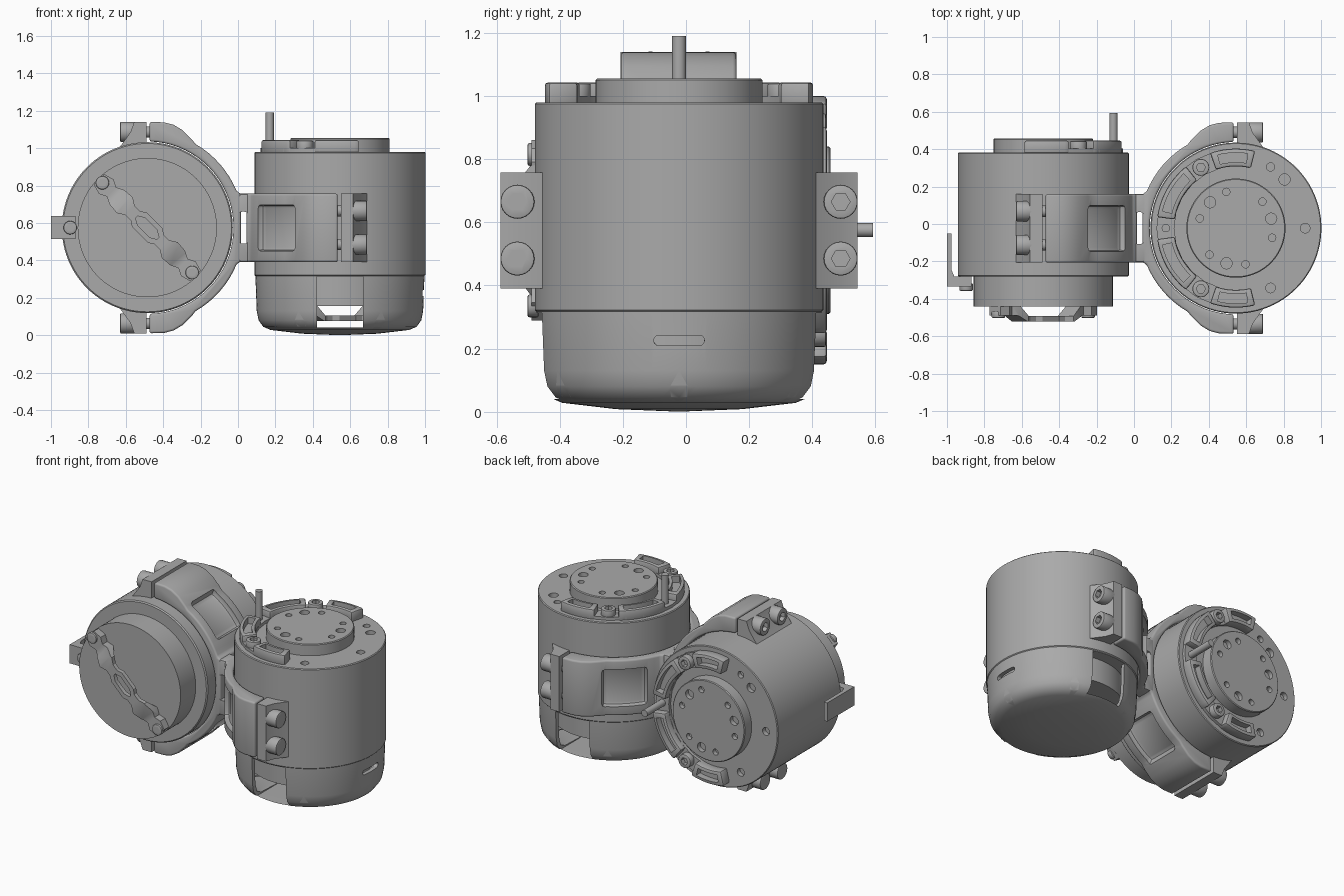
import bpy, bmesh, math
from math import cos, sin, radians, pi
from mathutils import Matrix, Vector

cube = bpy.data.objects.get("Cube")
if cube:
    bpy.data.objects.remove(cube, do_unlink=True)

grey = bpy.data.materials.new("machined_grey")
grey.use_nodes = True
grey.diffuse_color = (0.4, 0.4, 0.4, 1)
grey.node_tree.nodes["Principled BSDF"].inputs["Base Color"].default_value = (0.4, 0.4, 0.4, 1)


def finish(name, bm):
    bmesh.ops.recalc_face_normals(bm, faces=bm.faces)
    mesh = bpy.data.meshes.new(name)
    bm.to_mesh(mesh)
    bm.free()
    mesh.materials.append(grey)
    ob = bpy.data.objects.new(name, mesh)
    bpy.context.scene.collection.objects.link(ob)
    return ob


def prism(name, pts, z0, z1, matrix=None):
    """Outline in x, y extruded from z0 to z1."""
    bm = bmesh.new()
    face = bm.faces.new([bm.verts.new((x, y, z0)) for x, y in pts])
    new = bmesh.ops.extrude_face_region(bm, geom=[face])["geom"]
    bmesh.ops.translate(bm, vec=(0, 0, z1 - z0), verts=[v for v in new if isinstance(v, bmesh.types.BMVert)])
    if matrix:
        bm.transform(matrix)
    return finish(name, bm)


def arc(r, a0, a1, n):
    angles = [radians(a0 + (a1 - a0) * i / n) for i in range(n + 1)]
    return [(r * cos(a), r * sin(a)) for a in angles]


def sector(name, r0, r1, a0, a1, z0, z1):
    return prism(name, arc(r1, a0, a1, 10) + arc(r0, a1, a0, 10), z0, z1)


def rod(name, r, start, end, n=24):
    start, end = Vector(start), Vector(end)
    turn = (end - start).to_track_quat('Z', 'Y').to_matrix().to_4x4()
    return prism(name, arc(r, 0, 360 - 360 / n, n - 1), 0, (end - start).length, Matrix.Translation(start) @ turn)


def box(name, lo, hi):
    (x0, y0, z0), (x1, y1, z1) = lo, hi
    return prism(name, [(x0, y0), (x1, y0), (x1, y1), (x0, y1)], z0, z1)


def lathe(name, profile, n=96):
    bm = bmesh.new()
    vs = [bm.verts.new((r, 0, z)) for r, z in profile]
    es = [bm.edges.new(p) for p in zip(vs, vs[1:])]
    bmesh.ops.spin(bm, geom=vs + es, cent=(0, 0, 0), axis=(0, 0, 1), angle=2 * pi, steps=n)
    bmesh.ops.remove_doubles(bm, verts=bm.verts, dist=1e-5)
    return finish(name, bm)


def apply(ob, mod):
    with bpy.context.temp_override(object=ob, active_object=ob):
        bpy.ops.object.modifier_apply(modifier=mod.name)


def cut(ob, *cutters, operation='DIFFERENCE'):
    for c in cutters:
        mod = ob.modifiers.new("cut", 'BOOLEAN')
        mod.operation, mod.object, mod.solver = operation, c, 'EXACT'
        apply(ob, mod)
        bpy.data.objects.remove(c, do_unlink=True)
    return ob


def bevel(ob, width, segments=2):
    mod = ob.modifiers.new("bevel", 'BEVEL')
    mod.width, mod.segments, mod.angle_limit = width, segments, radians(40)
    apply(ob, mod)
    return ob


def bolt(name, r, start, end):
    """Socket head bolt with a hexagonal recess."""
    start, end = Vector(start), Vector(end)
    step = (end - start).normalized()
    head = bevel(rod(name, r, start, end), 0.006)
    return cut(head, rod("socket", r * 0.55, end - step * 0.03, end + step * 0.02, 6))


def flip(pts):
    return pts + [(x, -y) for x, y in reversed(pts)]


def drill(ob, spots, z, depth=0.03):
    return cut(ob, *[rod("drill", r, (x, y, z - depth), (x, y, z + depth), 16) for x, y, r in spots])


LOW, HIGH = 0.39, 0.757          # clamp height range on the motor axis


def motor(tag, covered):
    parts = []
    # Main can, mounting holes, output disc and stepped core
    body = lathe(tag + "motor_body", [(0, 0.315), (0.45, 0.315), (0.457, 0.322), (0.457, 0.975), (0.452, 0.98), (0, 0.98)])
    drill(body, [(0.185, 0.327, 0.022), (0.26, 0.26, 0.03), (0.37, 0, 0.026), (0.185, -0.32, 0.026)], 0.98)
    if not covered:
        ring = arc(0.408, 0, 300, 5)
        drill(body, [(x, y, 0.02) for x, y in ring], 0.315)
    disc = lathe(tag + "output_disc", [(0, 0.97), (0.265, 0.97), (0.265, 1.05), (0.26, 1.055), (0, 1.055)])
    wide = [(x, y, 0.03) for x, y in arc(0.195, 15, 375, 3)[:3]]
    small = [(x, y, 0.02) for x, y in arc(0.2, -15, 345, 6)[:6]]
    drill(disc, wide + small, 1.055)
    core = lathe(tag + "rear_core", [(0, 0.157), (0.372, 0.157), (0.372, 0.32), (0, 0.32)])
    drill(core, [(0.235, -0.235, 0.03), (-0.235, 0.235, 0.03)], 0.157)
    parts += [body, disc, core]

    # Pocketed arc covers with bolts and locating pin between them
    for a0, a1 in ((76, 109), (129, 172), (188, 231), (251, 284)):
        cover = bevel(sector(tag + "arc_cover", 0.33, 0.425, a0, a1, 0.97, 1.043), 0.01)
        parts.append(cut(cover, sector("pocket", 0.352, 0.403, a0 + 5, a1 - 5, 1.0, 1.1)))
    parts.append(sector(tag + "arc_base", 0.33, 0.425, 105, 255, 0.97, 1.0))
    for a in (120, 240):
        x, y = 0.375 * cos(radians(a)), 0.375 * sin(radians(a))
        parts.append(bolt(tag + "cover_bolt", 0.045, (x, y, 0.98), (x, y, 1.04)))
    parts.append(rod(tag + "locating_pin", 0.022, (-0.375, 0, 0.97), (-0.375, 0, 1.19)))

    # Flanges and clamp bolts on both sides
    for s in (1, -1):
        pts = [(0.005, 0.43), (0.005, 0.565), (0.07, 0.565), (0.09, 0.51), (0.155, 0.42)]
        parts.append(prism(tag + "clamp_flange", [(x, s * y) for x, y in pts], LOW, HIGH))
        for z in (0.485, 0.665):
            parts.append(bolt(tag + "clamp_bolt", 0.054, (0.06, s * 0.512, z), (0.145, s * 0.512, z)))
            parts.append(rod(tag + "clamp_screw", 0.03, (-0.03, s * 0.512, z), (0.02, s * 0.512, z)))

    # Half-ring clamp with a recessed window on each side
    half = [(-0.012, 0.565), (-0.09, 0.563), (-0.14, 0.55), (-0.19, 0.52), (-0.24, 0.47)]
    half += arc(0.516, 120, 158, 8) + [(-0.5, 0.183)]
    inner = arc(0.461, 268.5, 91.5, 36)
    clamp = bevel(prism(tag + "clamp_ring", flip(half) + inner, LOW, HIGH), 0.014, 3)
    for a in (117, 212):
        cut(clamp, bevel(sector("window", 0.482, 0.62, a, a + 31, 0.45, 0.697), 0.02))
    parts.append(clamp)

    # Wavy bridge strip across the core
    waves = [(0.365, 0.04), (0.31, 0.055), (0.27, 0.035), (0.23, 0.055), (0.17, 0.06), (0.13, 0.035), (0.09, 0.035), (0.06, 0.055)]
    side = [(0.365, 0.16), (0.365, 0.107), (0.24, 0.107), (0.18, 0.077)]
    under = [(0.17, 0.105), (0.23, 0.16)]
    diagonal = Matrix.Rotation(pi / 4, 4, 'Z')
    mirror = lambda pts: [(-x, y) for x, y in reversed(pts)]
    plan = waves + mirror(waves)
    plan += [(x, -y) for x, y in reversed(plan)]
    strip = prism(tag + "bridge_strip", side + mirror(side) + mirror(under[::-1])[::-1] + under, -0.1, 0.1,
                  diagonal @ Matrix.Rotation(pi / 2, 4, 'X'))
    cut(strip, prism("outline", plan, 0, 0.3, diagonal), operation='INTERSECT')
    cut(strip, prism("slot", flip([(0.08, 0.008), (0.045, 0.028), (-0.045, 0.028), (-0.08, 0.008)]), 0, 0.3, diagonal))
    parts.append(strip)
    for s in (1, -1):
        parts.append(bolt(tag + "strip_bolt", 0.036, (s * 0.24, s * 0.24, 0.13), (s * 0.24, s * 0.24, 0.095)))

    if covered:
        # Hollow rear cover with windows, cable slot and rim notches
        shell = lathe(tag + "rear_cover", [(0, 0), (0.2, 0.008), (0.37, 0.028), (0.41, 0.045), (0.435, 0.08), (0.445, 0.13), (0.452, 0.318),
                                           (0.425, 0.318), (0.418, 0.13), (0.4, 0.07), (0.36, 0.05), (0, 0.035)])
        cut(shell, box("window", (-0.123, -1, 0.04), (0.123, 1, 0.313)))
        slot = bevel(box("slot", (0.4, -0.08, 0.21), (0.6, 0.08, 0.242)), 0.015, 3)
        cut(shell, slot)
        for x, y in arc(0.425, 0, 300, 5):
            cut(shell, rod("notch", 0.028, (x, y, 0.02), (x, y, 0.085), 12))
        parts.append(shell)
    else:
        # Cable bracket on the outer side
        turn = Matrix.Rotation(pi / 2, 4, 'X')
        pts = [(0.385, 0.262), (0.515, 0.262), (0.515, 0.545), (0.49, 0.545), (0.49, 0.35), (0.475, 0.315), (0.385, 0.315)]
        parts.append(prism(tag + "side_bracket", pts, -0.062, 0.062, turn))
        parts.append(bolt(tag + "bracket_bolt", 0.036, (0.412, 0, 0.28), (0.412, 0, 0.24)))
    return parts


upright = motor("upright_", True)
for ob in upright:
    ob.data.transform(Matrix.Translation((0.545, -0.022, 0)))

# Second unit lies on its side, facing the first
lay = Matrix(((-1, 0, 0, -0.485), (0, 0, 1, -0.597), (0, 1, 0, 0.575), (0, 0, 0, 1)))
lying = motor("lying_", False)
for ob in lying:
    ob.data.transform(lay)

# Neck joining the two clamps, slotted both ways
neck = box("clamp_neck", (-0.024, -0.205, LOW), (0.084, 0.161, HIGH))
bevel(neck, 0.012)
cut(neck, bevel(box("slot", (0.002, -1, 0.49), (0.056, 1, 0.66)), 0.02, 3),
    bevel(box("slot", (0.002, -0.107, 0), (0.056, 0.063, 2)), 0.02, 3))

for ob in upright + lying + [neck]:
    ob.data.shade_smooth()
    ob.data.set_sharp_from_angle(angle=radians(32))
